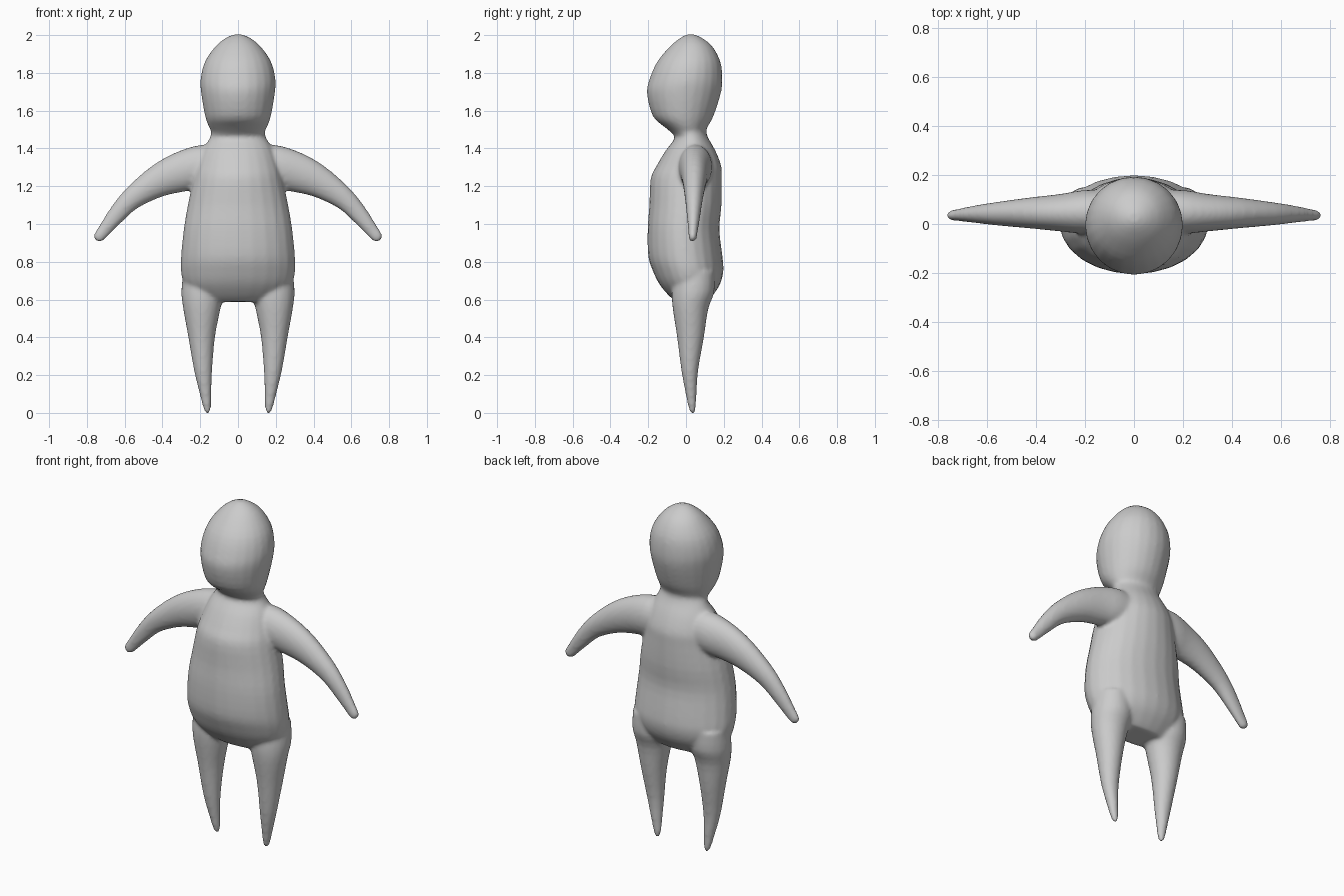
import bpy, bmesh, math
from mathutils import Vector

SIDES = 24


def catmull(p0, p1, p2, p3, t):
    return 0.5 * (2 * p1 + (p2 - p0) * t + (2 * p0 - 5 * p1 + 4 * p2 - p3) * t * t
                  + (3 * p1 - p0 - 3 * p2 + p3) * t ** 3)


def loft(bm, sections, steps=3):
    """Skin smooth oval rings; each section is (centre, half axis u, half axis v)."""
    s = [tuple(Vector(v) for v in sec) for sec in sections]
    n = len(s)
    path = []
    for i in range(n - 1):
        q = [s[max(i - 1, 0)], s[i], s[i + 1], s[min(i + 2, n - 1)]]
        for k in range(steps):
            path.append([catmull(*(r[j] for r in q), k / steps) for j in range(3)])
    path.append(s[-1])
    rings = []
    for c, u, v in path:
        angles = [2 * math.pi * k / SIDES for k in range(SIDES)]
        rings.append([bm.verts.new(c + u * math.cos(a) + v * math.sin(a)) for a in angles])
    faces = [bm.faces.new(rings[0]), bm.faces.new(rings[-1])]
    for a, b in zip(rings, rings[1:]):
        for k in range(SIDES):
            m = (k + 1) % SIDES
            faces.append(bm.faces.new((a[k], a[m], b[m], b[k])))
    bmesh.ops.recalc_face_normals(bm, faces=faces)


def upright(z, x0, x1, y0, y1):
    return (((x0 + x1) / 2, (y0 + y1) / 2, z), ((x1 - x0) / 2, 0, 0), (0, (y1 - y0) / 2, 0))


bm = bmesh.new()

# Torso, neck and head: height, half width, front y, back y
trunk = [
    (0.588, 0.19, -0.05, 0.11), (0.62, 0.235, -0.09, 0.14), (0.68, 0.285, -0.14, 0.18),
    (0.75, 0.303, -0.175, 0.198), (0.83, 0.302, -0.2, 0.193), (0.97, 0.288, -0.203, 0.177),
    (1.1, 0.266, -0.194, 0.188), (1.24, 0.236, -0.187, 0.19), (1.31, 0.218, -0.155, 0.186),
    (1.39, 0.188, -0.107, 0.155), (1.455, 0.15, -0.06, 0.118), (1.49, 0.143, -0.085, 0.107),
    (1.515, 0.155, -0.115, 0.115), (1.57, 0.174, -0.175, 0.145), (1.69, 0.195, -0.207, 0.184),
    (1.77, 0.198, -0.192, 0.193), (1.86, 0.175, -0.152, 0.182), (1.94, 0.12, -0.085, 0.14),
    (1.985, 0.065, -0.03, 0.085), (2.003, 0.02, 0.005, 0.045)]
loft(bm, [upright(z, -w, w, y0, y1) for z, w, y0, y1 in trunk])

# Legs: height, inner x, outer x, front y, back y
leg = [
    (0.75, 0.1, 0.29, -0.06, 0.15), (0.64, 0.075, 0.3, -0.075, 0.15),
    (0.55, 0.093, 0.29, -0.07, 0.118), (0.4, 0.122, 0.263, -0.047, 0.095),
    (0.22, 0.137, 0.232, -0.024, 0.064), (0.08, 0.142, 0.198, 0.002, 0.055),
    (0.025, 0.143, 0.184, 0.014, 0.052), (-0.003, 0.153, 0.171, 0.024, 0.044)]

# Arms: upper edge (x, z), lower edge (x, z), front y, back y
arm = [
    (0.08, 1.41, 0.1, 1.19, -0.04, 0.14), (0.19, 1.42, 0.22, 1.18, -0.04, 0.138),
    (0.32, 1.383, 0.29, 1.17, -0.03, 0.122), (0.45, 1.312, 0.40, 1.145, -0.018, 0.108),
    (0.585, 1.196, 0.53, 1.085, -0.006, 0.09), (0.67, 1.092, 0.62, 1.005, 0.004, 0.076),
    (0.735, 0.99, 0.69, 0.935, 0.012, 0.062), (0.764, 0.94, 0.715, 0.912, 0.014, 0.056),
    (0.755, 0.915, 0.735, 0.905, 0.024, 0.045)]

for side in (-1, 1):
    loft(bm, [upright(z, side * a, side * b, y0, y1) for z, a, b, y0, y1 in leg])
    loft(bm, [((side * (a + c) / 2, (y0 + y1) / 2, (b + d) / 2),
               (side * (a - c) / 2, 0, (b - d) / 2),
               (0, (y1 - y0) / 2, 0)) for a, b, c, d, y0, y1 in arm])

mesh = bpy.data.meshes.new("body")
bm.to_mesh(mesh)
bm.free()
body = bpy.data.objects.new("body", mesh)
bpy.context.collection.objects.link(body)
bpy.context.view_layer.objects.active = body
body.select_set(True)

# Fuse the limbs into one skin and soften the joins
remesh = body.modifiers.new("fuse", 'REMESH')
remesh.mode = 'VOXEL'
remesh.voxel_size = 0.011
remesh.use_smooth_shade = True
soften = body.modifiers.new("soften", 'SMOOTH')
soften.factor = 0.5
soften.iterations = 5
for name in ("fuse", "soften"):
    bpy.ops.object.modifier_apply(modifier=name)
bpy.ops.object.shade_smooth()
